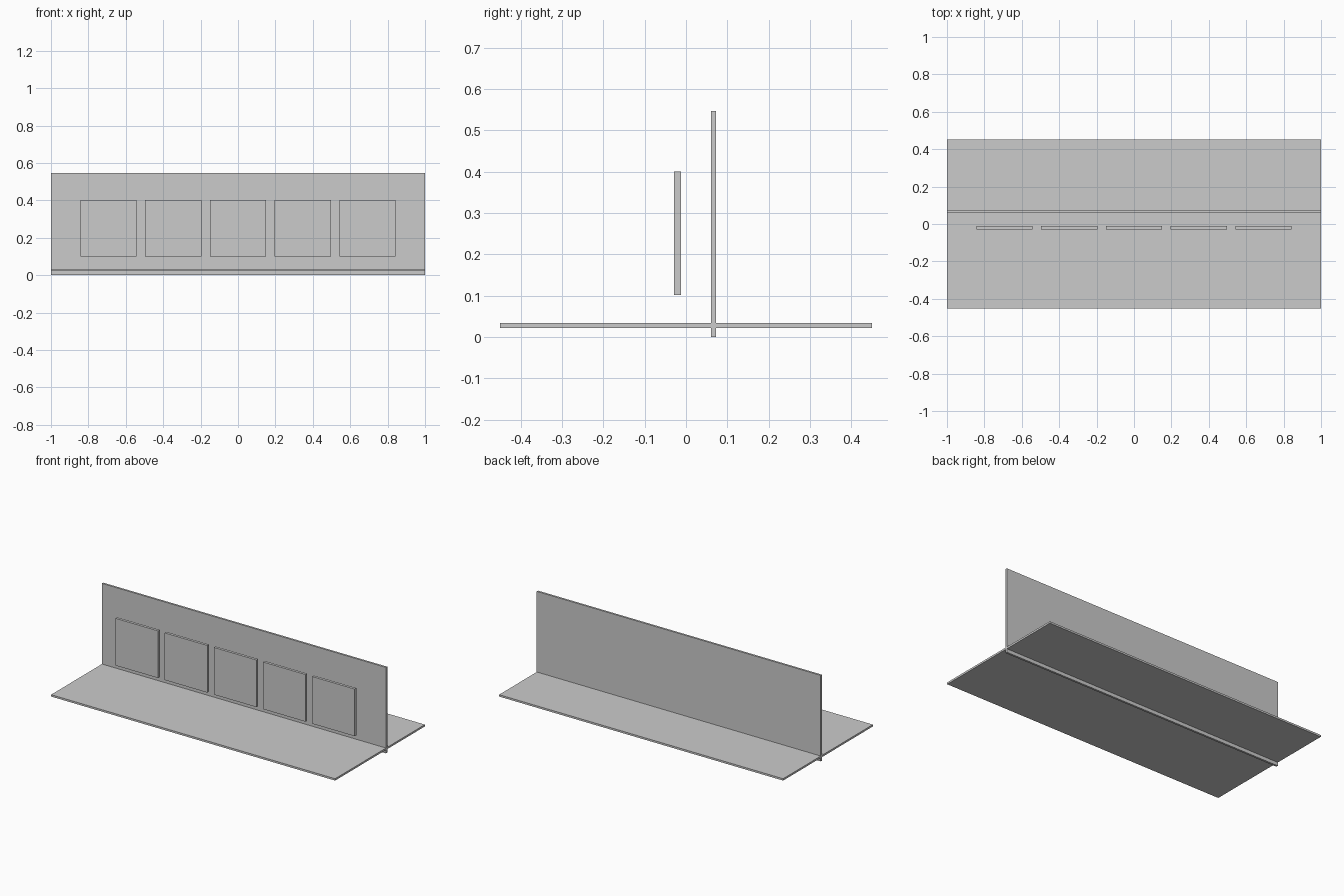
import bpy

if "Cube" in bpy.data.objects:
    bpy.data.objects.remove(bpy.data.objects["Cube"])

grey = bpy.data.materials.new("plain_grey")
grey.diffuse_color = (0.6, 0.6, 0.6, 1)
grey.use_nodes = True
grey.node_tree.nodes["Principled BSDF"].inputs["Base Color"].default_value = grey.diffuse_color


def box(name, x, y, z):
    """Box from (min, max) ranges on each axis."""
    lo, hi = zip(x, y, z)
    bpy.ops.mesh.primitive_cube_add(size=1, location=[(a + b) / 2 for a, b in zip(lo, hi)])
    ob = bpy.context.object
    ob.name = name
    ob.scale = [b - a for a, b in zip(lo, hi)]
    bpy.ops.object.transform_apply(location=False, rotation=False, scale=True)
    ob.data.materials.append(grey)
    return ob


# Horizontal slab, crossed by the upright wall
box("base_slab", (-1, 1), (-0.451, 0.451), (0.022, 0.034))
box("upright_wall", (-1, 1), (0.060, 0.073), (0, 0.547))

# Row of five square panels floating in front of the wall
for i in range(5):
    cx = (i - 2) * 0.346
    box(f"square_panel_{i + 1}", (cx - 0.15, cx + 0.15), (-0.029, -0.012), (0.101, 0.401))
